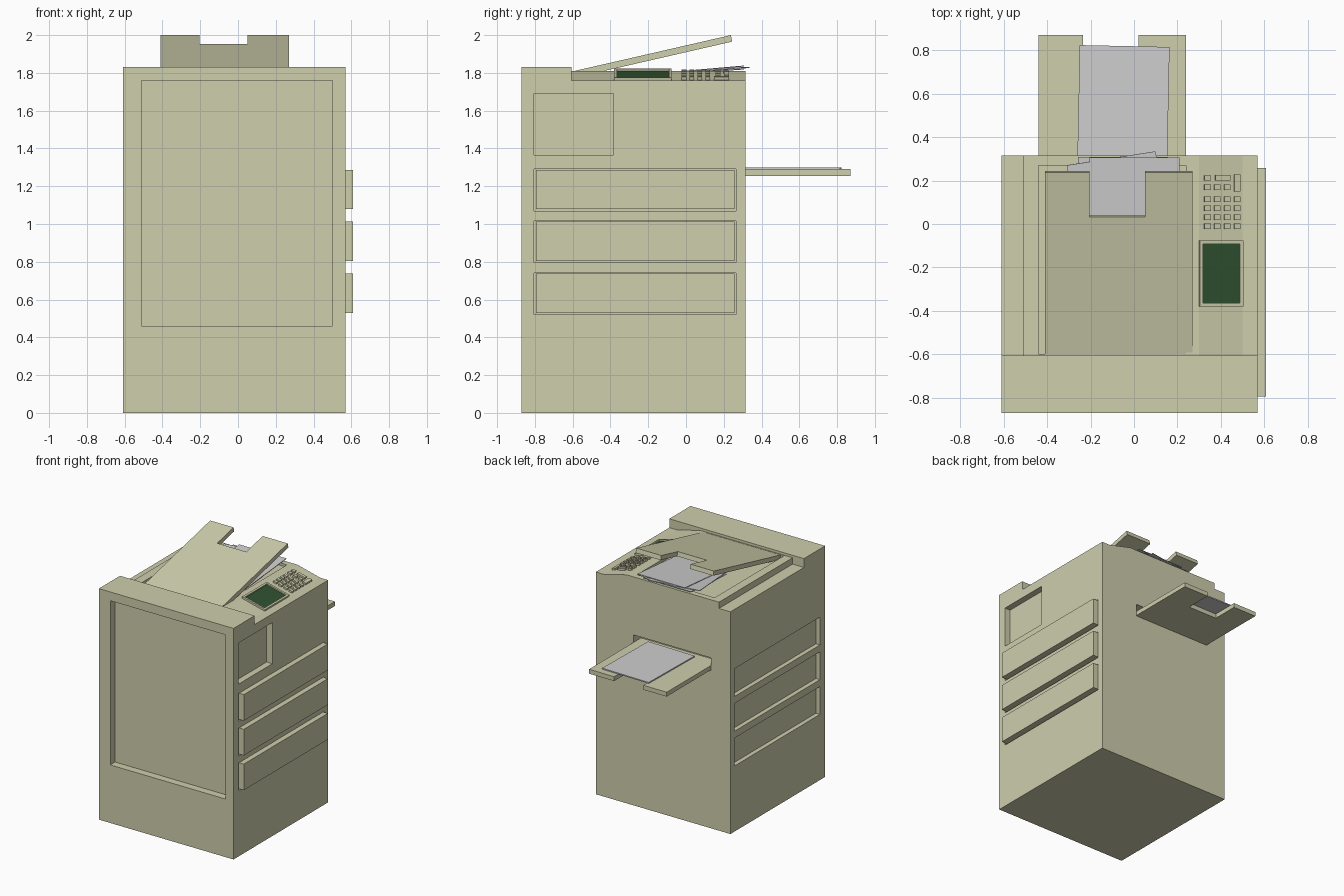
import bpy, bmesh, math
from mathutils import Matrix, Vector

if "Cube" in bpy.data.objects:
    bpy.data.objects.remove(bpy.data.objects["Cube"], do_unlink=True)


def material(name, color):
    m = bpy.data.materials.new(name)
    m.use_nodes = True
    m.diffuse_color = (*color, 1)
    m.node_tree.nodes["Principled BSDF"].inputs["Base Color"].default_value = (*color, 1)
    return m


CREAM = material("cream plastic", (0.62, 0.62, 0.42))
PAPER = material("paper grey", (0.62, 0.62, 0.62))
GREEN = material("dark green screen", (0.029, 0.083, 0.031))


def finish(name, bm, *mats):
    bmesh.ops.recalc_face_normals(bm, faces=bm.faces)
    mesh = bpy.data.meshes.new(name)
    bm.to_mesh(mesh)
    bm.free()
    for m in mats:
        mesh.materials.append(m)
    ob = bpy.data.objects.new(name, mesh)
    bpy.context.collection.objects.link(ob)
    return ob


def box_bm(size):
    bm = bmesh.new()
    bmesh.ops.create_cube(bm, size=1, matrix=Matrix.Diagonal((*size, 1)))
    return bm


def box(name, xr, yr, zr, mat=CREAM):
    """Box between (min, max) ranges on each axis."""
    ob = finish(name, box_bm([r[1] - r[0] for r in (xr, yr, zr)]), mat)
    ob.location = [sum(r) / 2 for r in (xr, yr, zr)]
    return ob


def prism(name, points, direction, mat=CREAM):
    """Closed outline extruded along a direction."""
    bm = bmesh.new()
    face = bm.faces.new([bm.verts.new(p) for p in points])
    ext = bmesh.ops.extrude_face_region(bm, geom=[face])
    moved = [v for v in ext["geom"] if isinstance(v, bmesh.types.BMVert)]
    bmesh.ops.translate(bm, verts=moved, vec=Vector(direction))
    return finish(name, bm, mat)


def cut(target, cutter):
    mod = target.modifiers.new("cut", 'BOOLEAN')
    mod.operation = 'DIFFERENCE'
    mod.solver = 'EXACT'
    mod.object = cutter
    bpy.context.view_layer.objects.active = target
    bpy.ops.object.modifier_apply(modifier=mod.name)
    bpy.data.objects.remove(cutter, do_unlink=True)


def notched_plate(name, length, thick):
    """Flat plate with a finger notch in its far edge."""
    w, n0, n1, n = 0.34, -0.135, 0.12, length - 0.21
    outline = [(-w, 0), (w, 0), (w, length), (n1, length),
               (n1, n), (n0, n), (n0, length), (-w, length)]
    return prism(name, [(x, y, 0) for x, y in outline], (0, 0, thick))


# Cabinet, with the top lowered behind the front ridge
L, R, F, B = -0.61, 0.57, -0.87, 0.315
HIGH, LOW = 1.81, 1.76
body = box("cabinet", (L, R), (F, B), (0, 1.83))
top = [(-0.8, 2), (-0.8, LOW), (-0.51, LOW), (-0.51, HIGH),
       (0.3, HIGH), (0.5, LOW), (0.8, LOW), (0.8, 2)]
cut(body, prism("top_cutter", [(x, -0.605, z) for x, z in top], (0, 1.2, 0)))

# Recesses: scanner bed, front panel, side panel, paper exit
cut(body, box("bed_cutter", (-0.44, 0.24), (-0.6, 0.27), (1.79, 1.9)))
cut(body, box("front_cutter", (-0.51, 0.5), (-1, F + 0.06), (0.46, 1.76)))
cut(body, box("side_cutter", (R - 0.05, 0.7), (-0.805, -0.385), (1.365, 1.69)))
cut(body, box("exit_cutter", (-0.44, 0.24), (B - 0.1, 0.5), (1.25, 1.35)))

# Drawers stand proud on one side, their slots are recessed on the other
for i, z in enumerate((0.52, 0.795, 1.07)):
    for xr in ((R - 0.035, 0.7), (-0.7, L + 0.035)):
        cut(body, box("slot_cutter", xr, (-0.805, 0.265), (z, z + 0.22)))
    box(f"drawer_{i + 1}", (R - 0.04, 0.608), (-0.795, 0.257), (z + 0.01, z + 0.217))

# Raised lid, hinged at the ridge
lid = notched_plate("lid", 0.872, 0.035)
lid.location = (-0.07, -0.605, 1.771)
lid.rotation_euler.x = math.radians(12.9)

# Output tray
tray = notched_plate("output_tray", 0.65, 0.035)
tray.location = (-0.1, 0.22, 1.255)


def sheet(name, x, y, z, turn, tilt, length=0.56, thick=0.005):
    """Sheet placed by the middle of its back edge."""
    ob = prism(name, [(-0.207, 0, 0), (0.207, 0, 0), (0.207, -length, 0),
                      (-0.207, -length, 0)], (0, 0, thick), PAPER)
    ob.location = (x, y, z)
    ob.rotation_euler = (math.radians(tilt), 0, math.radians(turn))


# Loose sheets under the lid and on the tray
sheet("original_sheet_1", -0.05, 0.308, 1.818, 0, 4)
sheet("original_sheet_2", -0.105, 0.303, 1.826, 9, 4.5)
sheet("original_sheet_3", 0.003, 0.307, 1.834, 0, 5)
sheet("printed_sheet", -0.043, 0.82, 1.29, -1.2, 0, thick=0.009)

# Sloping control panel
SLOPE = (HIGH - LOW) / 0.2


def place_on_panel(ob, x, y):
    ob.location = (x, y, HIGH - (x - 0.3) * SLOPE)
    ob.rotation_euler.y = math.atan(SLOPE)


# Display: raised frame with a sunken green screen
bm = box_bm((0.206, 0.305, 0.03))
screen = max(bm.faces, key=lambda f: f.calc_center_median().z)
bmesh.ops.inset_region(bm, faces=[screen], thickness=0.022)
bmesh.ops.inset_region(bm, faces=[screen], thickness=0.0005, depth=-0.01)
screen.material_index = 1
place_on_panel(finish("display", bm, CREAM, GREEN), 0.4, -0.228)


def button(name, x, y, w=0.029, d=0.025):
    place_on_panel(finish(name, box_bm((w, d, 0.03)), CREAM), x, y)


# Keypad
cols = [0.336 + 0.046 * i for i in range(4)]
for r in range(4):
    for c, x in enumerate(cols):
        button(f"key_{r + 1}_{c + 1}", x, 0.115 - 0.042 * r)
for c, x in enumerate(cols[:3]):
    button(f"function_key_{c + 1}", x, 0.17)
button("clear_key", cols[0], 0.212)
button("wide_key", 0.407, 0.214, w=0.07)
button("start_key", cols[3], 0.188, d=0.078)
